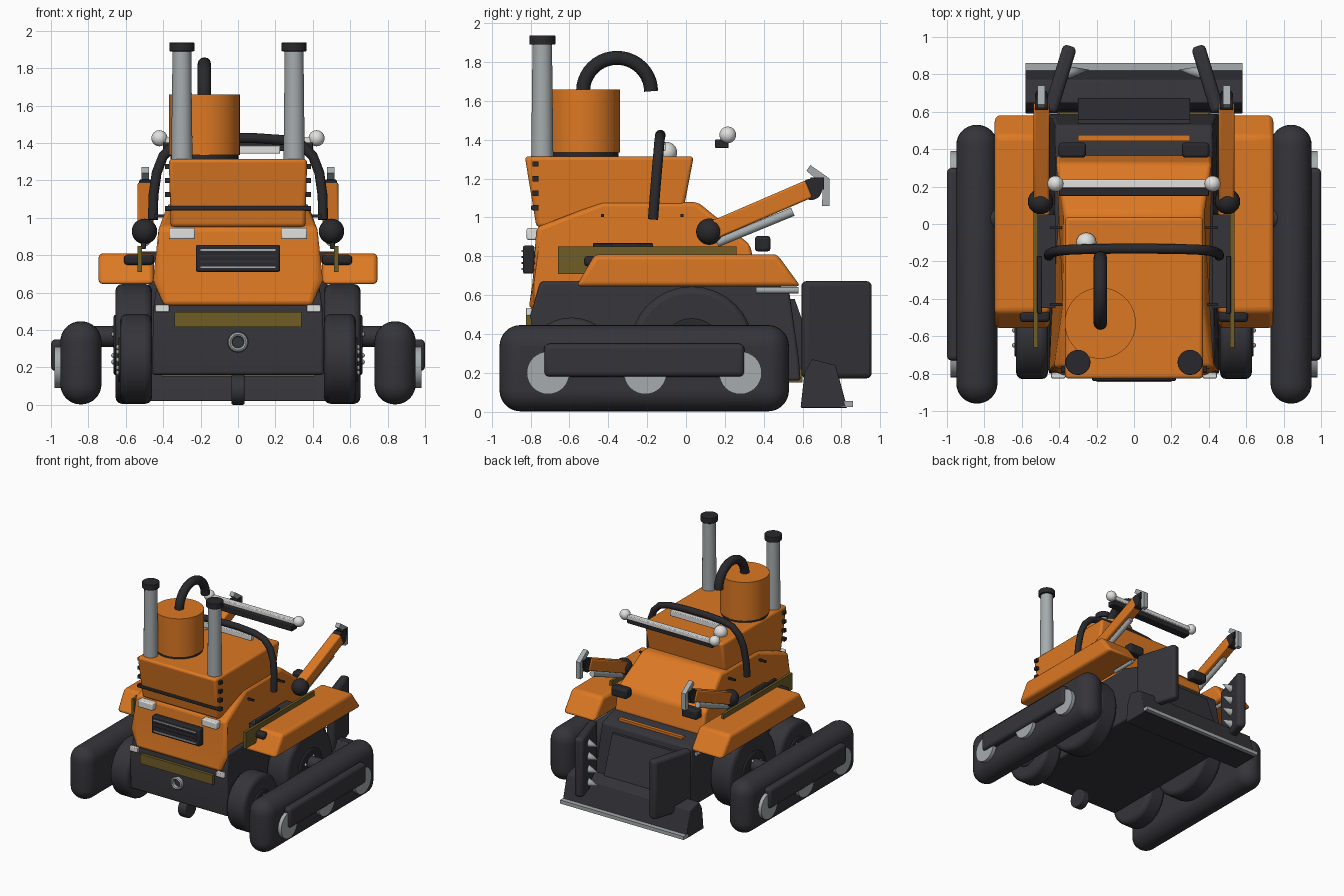
import bpy, bmesh, math
from mathutils import Vector, Matrix

old = bpy.data.objects.get("Cube")
if old:
    bpy.data.objects.remove(old, do_unlink=True)


def material(name, rgb):
    m = bpy.data.materials.new(name)
    m.use_nodes = True
    m.diffuse_color = (*rgb, 1)
    m.node_tree.nodes["Principled BSDF"].inputs["Base Color"].default_value = (*rgb, 1)
    return m


ORANGE = material("orange paint", (0.72, 0.19, 0.017))
DARK = material("dark grey", (0.036, 0.035, 0.042))
BLACK = material("black rubber", (0.022, 0.022, 0.026))
SILVER = material("silver metal", (0.38, 0.41, 0.42))
PALE = material("pale lamp", (0.75, 0.75, 0.74))
OLIVE = material("olive trim", (0.16, 0.11, 0.02))


def finish(bm, name, mat, bevel=0, segments=3, smooth=True):
    bmesh.ops.recalc_face_normals(bm, faces=bm.faces)
    mesh = bpy.data.meshes.new(name)
    bm.to_mesh(mesh)
    bm.free()
    ob = bpy.data.objects.new(name, mesh)
    bpy.context.collection.objects.link(ob)
    mesh.materials.append(mat)
    if bevel:
        mod = ob.modifiers.new("bevel", "BEVEL")
        mod.width, mod.segments = bevel, segments
        mod.limit_method, mod.angle_limit = "ANGLE", math.radians(25)
    if smooth:
        bpy.ops.object.select_all(action="DESELECT")
        ob.select_set(True)
        bpy.context.view_layer.objects.active = ob
        bpy.ops.object.shade_smooth_by_angle(angle=math.radians(35))
    return ob


def box(name, mat, center, size, bevel=0, segments=2, rot=None):
    bm = bmesh.new()
    m = Matrix.Translation(center) @ (rot or Matrix()) @ Matrix.Diagonal((*size, 1))
    bmesh.ops.create_cube(bm, size=1, matrix=m)
    return finish(bm, name, mat, bevel, segments)


def rod(name, mat, a, b, r1, r2=None, bevel=0, sides=32):
    a, b = Vector(a), Vector(b)
    bm = bmesh.new()
    m = Matrix.Translation((a + b) / 2) @ (b - a).to_track_quat("Z", "Y").to_matrix().to_4x4()
    bmesh.ops.create_cone(bm, cap_ends=True, segments=sides, radius1=r1,
                          radius2=r1 if r2 is None else r2, depth=(b - a).length, matrix=m)
    return finish(bm, name, mat, bevel)


def ball(name, mat, center, r):
    bm = bmesh.new()
    bmesh.ops.create_uvsphere(bm, u_segments=24, v_segments=14, radius=r,
                              matrix=Matrix.Translation(center))
    return finish(bm, name, mat)


def prism(name, mat, points, x=0, bevel=0):
    """Side profile of (y, z, half width) points spanned across x."""
    bm = bmesh.new()
    right, left = [[bm.verts.new((x + s * w, y, z)) for y, z, w in points] for s in (-1, 1)]
    bm.faces.new(right)
    bm.faces.new(left[::-1])
    for i in range(len(points)):
        j = (i + 1) % len(points)
        bm.faces.new((right[i], right[j], left[j], left[i]))
    return finish(bm, name, mat, bevel)


def tube(name, mat, points, r):
    c = bpy.data.curves.new(name, "CURVE")
    c.dimensions, c.bevel_depth, c.bevel_resolution, c.use_fill_caps = "3D", r, 4, True
    s = c.splines.new("POLY")
    s.points.add(len(points) - 1)
    for p, co in zip(s.points, points):
        p.co = (*co, 1)
    s.use_smooth = True
    ob = bpy.data.objects.new(name, c)
    bpy.context.collection.objects.link(ob)
    c.materials.append(mat)
    bpy.ops.object.select_all(action="DESELECT")
    ob.select_set(True)
    bpy.context.view_layer.objects.active = ob
    bpy.ops.object.convert(target="MESH")


# Chassis, hood and cabin
prism("chassis", DARK, [(-.79, .16, .46), (-.8, .5, .46), (-.75, .67, .43), (.38, .68, .42),
                        (.53, .63, .42), (.58, .28, .44), (.59, .16, .46)], bevel=.015)
prism("hood", ORANGE, [(-.81, .53, .40), (-.79, .67, .43), (-.77, .95, .43), (-.43, 1.08, .37),
                       (.06, 1.08, .37), (.33, .86, .42), (.37, .67, .42), (.3, .53, .4)], bevel=.025)
prism("cabin", ORANGE, [(-.77, .95, .36), (-.83, 1.315, .37), (.04, 1.315, .37),
                        (-.03, .95, .36)], bevel=.02)
box("cabin_band", BLACK, (0, -.78, 1.05), (.78, .035, .025), .005)
box("rear_stripe", ORANGE, (0, .46, .665), (.6, .03, .02))
rod("front_roller", DARK, (-.036, -.68, .08), (.036, -.68, .08), .08, bevel=.01)

# Front details
box("grille", BLACK, (0, -.81, .783), (.45, .06, .145), .01)
for i in range(4):
    box("grille_slat", DARK if i % 3 else SILVER, (0, -.842, .735 + i * .031), (.4, .008, .01))
box("front_trim", OLIVE, (0, -.81, .455), (.68, .03, .08))
box("lower_trim", OLIVE, (0, .55, .16), (.82, .1, .02))
box("rear_hitch", OLIVE, (0, .56, .185), (.8, .08, .07))
bm = bmesh.new()
ring = []
for i in range(24):
    a = i * math.tau / 24
    ring.append([bm.verts.new(((.042 + .013 * math.cos(b)) * math.cos(a), -.815 + .02 * math.sin(b),
                               .335 + (.042 + .013 * math.cos(b)) * math.sin(a)))
                 for b in [k * math.tau / 8 for k in range(8)]])
for i in range(24):
    for k in range(8):
        n, m = (i + 1) % 24, (k + 1) % 8
        bm.faces.new((ring[i][k], ring[n][k], ring[n][m], ring[i][m]))
finish(bm, "tow_ring", SILVER)

# Air tank with hooked intake pipe
rod("tank_base", BLACK, (-.18, -.53, 1.31), (-.18, -.53, 1.335), .182, sides=48)
rod("tank", ORANGE, (-.18, -.53, 1.335), (-.18, -.53, 1.66), .19, sides=48)
arc = [math.pi - i * math.pi / 20 for i in range(21)]
tube("intake_pipe", BLACK, [(-.18, -.53, 1.64)] +
     [(-.18, -.355 + .175 * math.cos(a), 1.65 + .172 * math.sin(a)) for a in arc], .036)

# Roll bar, light bars and beacon
side = [(.455, -.17, .99), (.452, -.16, 1.12), (.435, -.15, 1.24), (.4, -.142, 1.33),
        (.34, -.137, 1.39), (.25, -.134, 1.415), (.1, -.132, 1.425)]
tube("roll_bar", BLACK, side + [(-x, y, z) for x, y, z in reversed(side)], .027)
box("roll_bar_lamp", PALE, (0, -.125, 1.365), (.45, .04, .045), .005)
box("light_bar_base", BLACK, (0, .185, 1.38), (.8, .07, .045), .005)
box("light_bar", PALE, (0, .215, 1.415), (.84, .045, .035), .006)
ball("beacon", PALE, (-.255, -.1, 1.335), .054)

# Dozer blade with cutting edge
prism("blade", DARK, [(.59, .02, .58), (.61, .2, .58), (.65, .27, .58), (.77, .24, .58),
                      (.83, .02, .58)], bevel=.006)
box("blade_edge", SILVER, (0, .83, .04), (1.16, .06, .03))
prism("blade_ramp", DARK, [(.5, .2, .3), (.5, .58, .3), (.56, .58, .3), (.68, .24, .3)])

for s, tag in ((1, "left_"), (-1, "right_")):
    # Tracks with rollers and side cover
    box(tag + "track", DARK, (s * .84, -.215, .224), (.22, 1.49, .444), .108, 8)
    for y in (-.71, -.21, .28):
        rod(tag + "track_roller", SILVER, (s * .85, y, .2), (s * .98, y, .2), .11)
    box(tag + "track_cover", DARK, (s * .96, -.215, .265), (.08, 1.03, .17), .025, 3)

    # Wheels, hubs and axles
    for name, y, r, w in (("front", -.59, .24, .17), ("rear", .03, .32, .195)):
        rod(tag + name + "_wheel", DARK, (s * .46, y, r + .005), (s * (.46 + w), y, r + .005), r, bevel=.035)
        rod(tag + name + "_hub", BLACK, (s * .6, y, r), (s * (.47 + w), y, r), r * .5, bevel=.01)
        for k in range(5):
            a = k * math.tau / 5
            ball(tag + "hub_bolt", SILVER, (s * (.47 + w), y + r * .3 * math.cos(a), r + r * .3 * math.sin(a)), .013)
    rod(tag + "axle", DARK, (s * .5, .03, .365), (s * .8, .03, .365), .055)

    # Fender, side trim and marker lamp
    prism(tag + "fender", ORANGE, [(-.565, .645, .148), (-.47, .81, .148), (.47, .81, .148),
                                   (.59, .645, .148)], x=s * .598, bevel=.025)
    box(tag + "side_trim", OLIVE, (s * .525, -.2, .78), (.022, .92, .14))
    box(tag + "side_vent", BLACK, (s * .505, -.325, .85), (.025, .31, .035), .005)
    box(tag + "trim_bracket", DARK, (s * .47, -.2, .79), (.1, .5, .06))
    box(tag + "fender_lamp", BLACK, (s * .53, -.495, .775), (.16, .06, .055), .018)
    rod(tag + "fender_strut", SILVER, (s * .5, .36, .625), (s * .5, .58, .625), .016)

    # Lamps, cabin bolts and hood latches
    box(tag + "headlight", PALE, (s * .3, -.79, .915), (.14, .06, .06), .008)
    box(tag + "bumper_lamp", PALE, (s * .405, -.81, .515), (.075, .03, .04), .005)
    box(tag + "rear_lamp", BLACK, (s * .33, .395, .865), (.145, .08, .08), .015)
    for i in range(4):
        box(tag + "cabin_bolt", BLACK, (s * .375, -.775, 1.05 + i * .075), (.03, .03, .027))
    for y in (-.02, -.43):
        box(tag + "hood_latch", BLACK, (s * .41, y, 1.01), (.08, .015, .015))
    ball(tag + "bar_lamp", PALE, (s * .42, .215, 1.425), .043)

    # Exhaust stack
    rod(tag + "exhaust", SILVER, (s * .3, -.74, 1.3), (s * .3, -.74, 1.9), .057, .05)
    rod(tag + "exhaust_cap", BLACK, (s * .3, -.74, 1.89), (s * .3, -.74, 1.937), .067, bevel=.004)

    # Lifting arm with piston and claw
    tilt = math.atan2(.22, .51)
    ball(tag + "arm_joint", BLACK, (s * .5, .12, .927), .068)
    box(tag + "arm", ORANGE, (s * .495, .385, 1.04), (.085, .54, .095), .01,
        rot=Matrix.Rotation(tilt, 4, "X"))
    rod(tag + "piston", SILVER, (s * .495, .16, .87), (s * .495, .55, 1.03), .023)
    rod(tag + "arm_wrist", BLACK, (s * .46, .645, 1.145), (s * .53, .645, 1.145), .055)
    prism(tag + "claw", SILVER, [(.64, 1.27, .02), (.74, 1.2, .02), (.74, 1.06, .02), (.7, 1.06, .02),
                                 (.705, 1.17, .02), (.62, 1.24, .02)], x=s * .495)
    box(tag + "claw_mount", BLACK, (s * .495, .675, 1.175), (.06, .07, .06))

    # Rear guide plate with inward teeth
    box(tag + "guide_plate", DARK, (s * .395, .775, .422), (.075, .37, .5), .025, 3,
        rot=Matrix.Rotation(s * math.radians(17), 4, "Z"))
    for i in range(4):
        z = .25 + i * .11
        rod(tag + "tooth", SILVER, (s * .355, .81, z), (s * .24, .825, z), .035, 0, sides=12)
